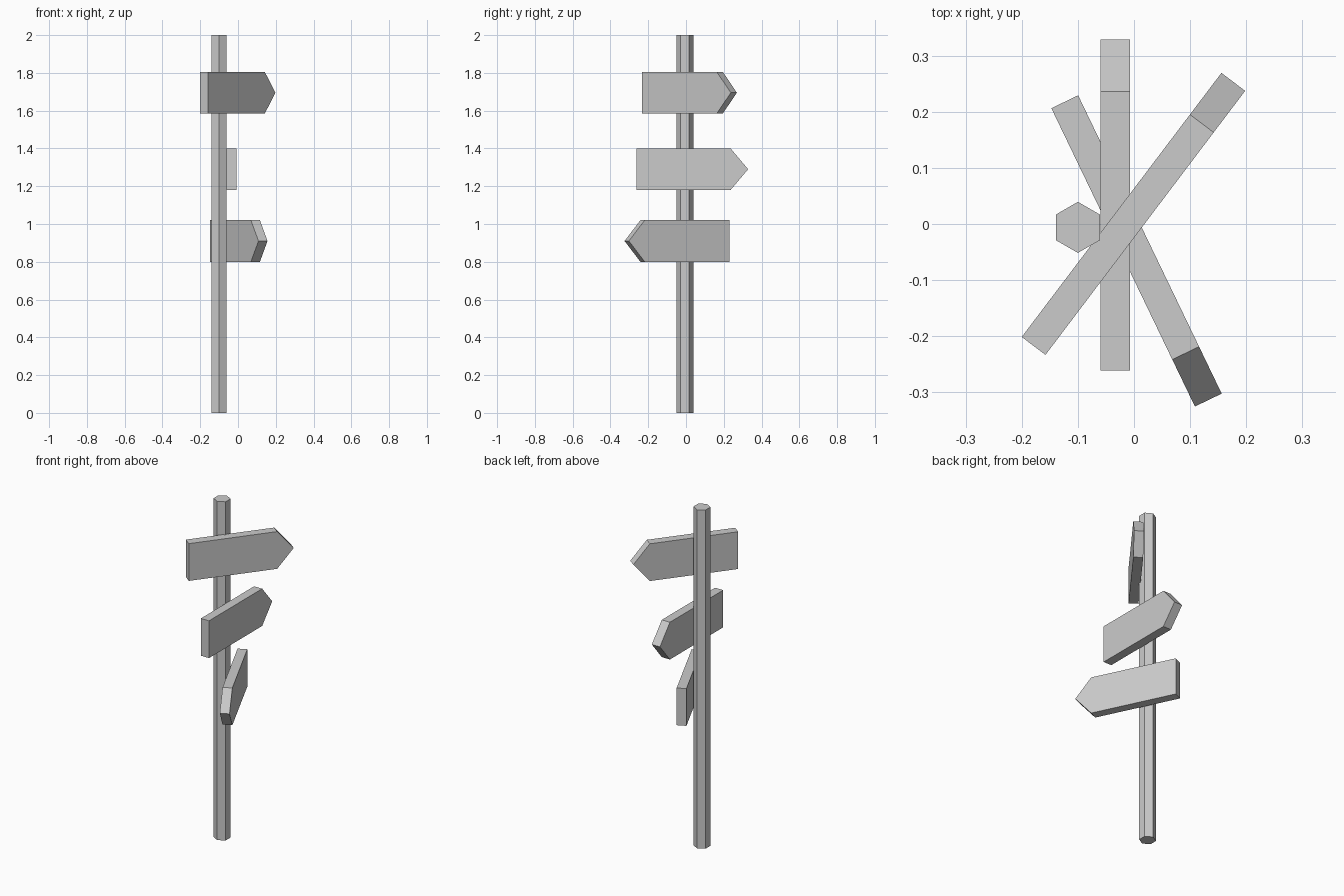
import bpy
import bmesh
from math import radians
from mathutils import Matrix

cube = bpy.data.objects.get("Cube")
if cube:
    bpy.data.objects.remove(cube, do_unlink=True)

# Single plain grey for everything
grey = bpy.data.materials.new("plain_grey")
grey.use_nodes = True
colour = (0.6, 0.6, 0.6, 1)
grey.diffuse_color = colour
grey.node_tree.nodes["Principled BSDF"].inputs["Base Color"].default_value = colour


def add_object(name, bm):
    bmesh.ops.recalc_face_normals(bm, faces=bm.faces[:])
    mesh = bpy.data.meshes.new(name)
    bm.to_mesh(mesh)
    bm.free()
    mesh.materials.append(grey)
    obj = bpy.data.objects.new(name, mesh)
    bpy.context.collection.objects.link(obj)
    return obj


# Hexagonal post, corners towards front and back
bm = bmesh.new()
bmesh.ops.create_cone(bm, cap_ends=True, segments=6, radius1=0.0455,
                      radius2=0.0455, depth=2,
                      matrix=Matrix.Translation((-0.1, -0.006, 1)))
add_object("post", bm)

LENGTH, HEAD, HALF_HEIGHT, THICKNESS = 0.59, 0.093, 0.11, 0.053


def arrow_board(name, centre, angle):
    """Extruded arrow outline, pointing along its local +x."""
    end, h = LENGTH / 2, HALF_HEIGHT
    outline = [(-end, -h), (end - HEAD, -h), (end, 0), (end - HEAD, h), (-end, h)]
    bm = bmesh.new()
    face = bm.faces.new([bm.verts.new((x, -THICKNESS / 2, z)) for x, z in outline])
    side = bmesh.ops.extrude_face_region(bm, geom=[face])["geom"]
    bmesh.ops.translate(bm, vec=(0, THICKNESS, 0),
                        verts=[v for v in side if isinstance(v, bmesh.types.BMVert)])
    board = add_object(name, bm)
    board.location = centre
    board.rotation_euler.z = radians(angle)


# Three boards fanned around the post
arrow_board("upper_arrow_board", (-0.001, 0.018, 1.695), 52.9)
arrow_board("middle_arrow_board", (-0.0335, 0.034, 1.29), 90)
arrow_board("lower_arrow_board", (0.0045, -0.048, 0.91), -64.3)
